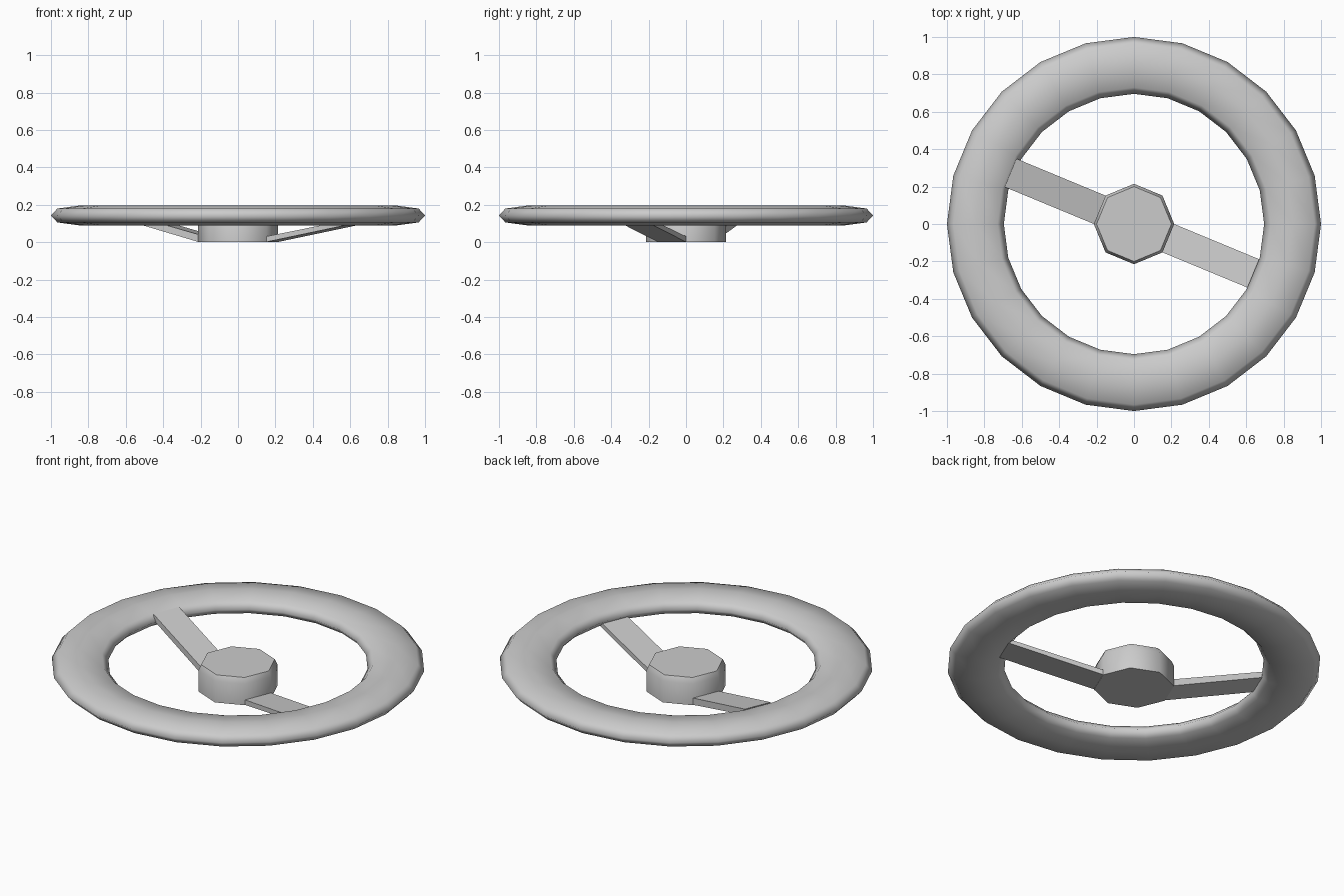
import bpy, bmesh, math
from mathutils import Vector

if "Cube" in bpy.data.objects:
    bpy.data.objects.remove(bpy.data.objects["Cube"])


def finish(name, bm, angle):
    bmesh.ops.recalc_face_normals(bm, faces=bm.faces)
    mesh = bpy.data.meshes.new(name)
    bm.to_mesh(mesh)
    bm.free()
    obj = bpy.data.objects.new(name, mesh)
    bpy.context.collection.objects.link(obj)
    bpy.ops.object.select_all(action='DESELECT')
    obj.select_set(True)
    bpy.context.view_layer.objects.active = obj
    bpy.ops.object.shade_smooth_by_angle(angle=math.radians(angle))
    return obj


def lathe(name, profile, sides, closed, angle):
    """Revolve (radius, z) points; open profiles get flat end caps."""
    bm = bmesh.new()
    rings = [[bm.verts.new((r * math.cos(2 * math.pi * i / sides),
                            r * math.sin(2 * math.pi * i / sides), z))
              for i in range(sides)] for r, z in profile]
    n = len(rings)
    for k in range(n if closed else n - 1):
        a, b = rings[k], rings[(k + 1) % n]
        for i in range(sides):
            j = (i + 1) % sides
            bm.faces.new((a[i], a[j], b[j], b[i]))
    if not closed:
        bm.faces.new(rings[0])
        bm.faces.new(rings[-1])
    return finish(name, bm, angle)


def spoke(name, angle_deg, path, half_width):
    """Flat bar along a list of (radius, bottom z, top z) stations."""
    a = math.radians(angle_deg)
    out = Vector((math.cos(a), math.sin(a), 0))
    side = Vector((-out.y, out.x, 0)) * half_width
    bm = bmesh.new()
    loops = []
    for r, lo, hi in path:
        loops.append([bm.verts.new(out * r + side * s + Vector((0, 0, z)))
                      for s, z in ((-1, lo), (1, lo), (1, hi), (-1, hi))])
    for p, q in zip(loops, loops[1:]):
        for i in range(4):
            j = (i + 1) % 4
            bm.faces.new((p[i], p[j], q[j], q[i]))
    bm.faces.new(loops[0])
    bm.faces.new(loops[-1])
    return finish(name, bm, 40)


# Grip ring: flattened eight-sided section swept round 24 steps
section = [(0.152, 0), (0.118, 0.037), (0, 0.053), (-0.118, 0.037),
           (-0.152, 0), (-0.118, -0.037), (0, -0.053), (0.118, -0.037)]
lathe("rim", [(0.848 + r, 0.143 + z) for r, z in section], 24, True, 120)

# Octagonal hub with bevelled cap
lathe("hub", [(0.215, 0), (0.215, 0.125), (0.2, 0.157)], 8, False, 50)

# Two spokes rising from hub faces, the left one steeper
spoke("left_spoke", 157.5, [(0.19, 0.0, 0.04), (0.715, 0.145, 0.18)], 0.082)
spoke("right_spoke", -22.5, [(0.19, 0.0, 0.03), (0.73, 0.105, 0.13)], 0.082)
